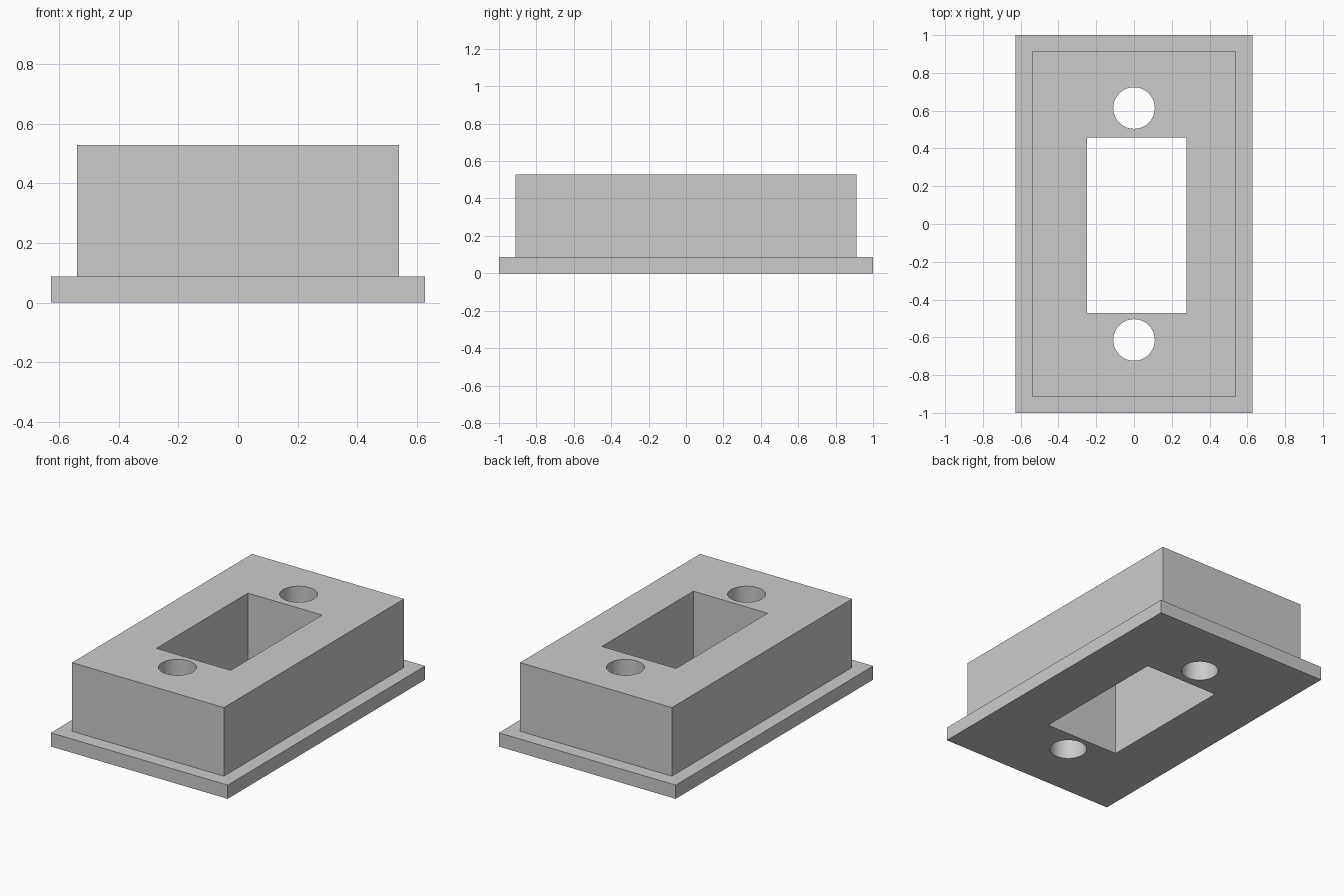
import bpy
import bmesh
import math
from mathutils import Matrix, Vector

cube = bpy.data.objects.get("Cube")
if cube:
    bpy.data.objects.remove(cube, do_unlink=True)

grey = bpy.data.materials.new("light_grey")
grey.use_nodes = True
grey.diffuse_color = (0.6, 0.6, 0.6, 1)
grey.node_tree.nodes["Principled BSDF"].inputs["Base Color"].default_value = (0.6, 0.6, 0.6, 1)


def add_object(name, bm):
    bmesh.ops.recalc_face_normals(bm, faces=bm.faces[:])
    mesh = bpy.data.meshes.new(name)
    bm.to_mesh(mesh)
    bm.free()
    mesh.materials.append(grey)
    obj = bpy.data.objects.new(name, mesh)
    bpy.context.collection.objects.link(obj)
    return obj


def box(low, high):
    low, high = Vector(low), Vector(high)
    bm = bmesh.new()
    place = Matrix.Translation((low + high) / 2) @ Matrix.Diagonal((*(high - low), 1))
    bmesh.ops.create_cube(bm, size=1, matrix=place)
    return bm


# Flange plate with a block raised from its inset top face
flange_height, total_height, rim = 0.088, 0.528, 0.088
bm = box((-0.627, -1, 0), (0.627, 1, flange_height))
top = max(bm.faces, key=lambda f: f.calc_center_median().z)
bmesh.ops.inset_region(bm, faces=[top], thickness=rim, use_even_offset=True)
raised = bmesh.ops.extrude_face_region(bm, geom=[top])["geom"]
bmesh.ops.translate(bm, vec=(0, 0, total_height - flange_height),
                    verts=[v for v in raised if isinstance(v, bmesh.types.BMVert)])
if top.is_valid:
    bmesh.ops.delete(bm, geom=[top], context="FACES_ONLY")
housing = add_object("flanged_housing", bm)

# Rectangular opening and the two screw holes
cutters = [add_object("opening_cutter", box((-0.25, -0.47, -0.2), (0.277, 0.457, 0.8)))]
for side in (-1, 1):
    bm = bmesh.new()
    bmesh.ops.create_cone(bm, cap_ends=True, segments=64, radius1=0.11, radius2=0.11,
                          depth=1, matrix=Matrix.Translation((0, side * 0.614, 0.3)))
    cutters.append(add_object("screw_hole_cutter", bm))

bpy.ops.object.select_all(action="DESELECT")
housing.select_set(True)
bpy.context.view_layer.objects.active = housing
for cutter in cutters:
    cutter.hide_render = True
    cut = housing.modifiers.new("cut", "BOOLEAN")
    cut.operation = "DIFFERENCE"
    cut.solver = "EXACT"
    cut.object = cutter
    bpy.ops.object.modifier_apply(modifier=cut.name)
    bpy.data.objects.remove(cutter, do_unlink=True)

# Smooth hole walls, crisp corners
bpy.ops.object.shade_smooth_by_angle(angle=math.radians(30))
